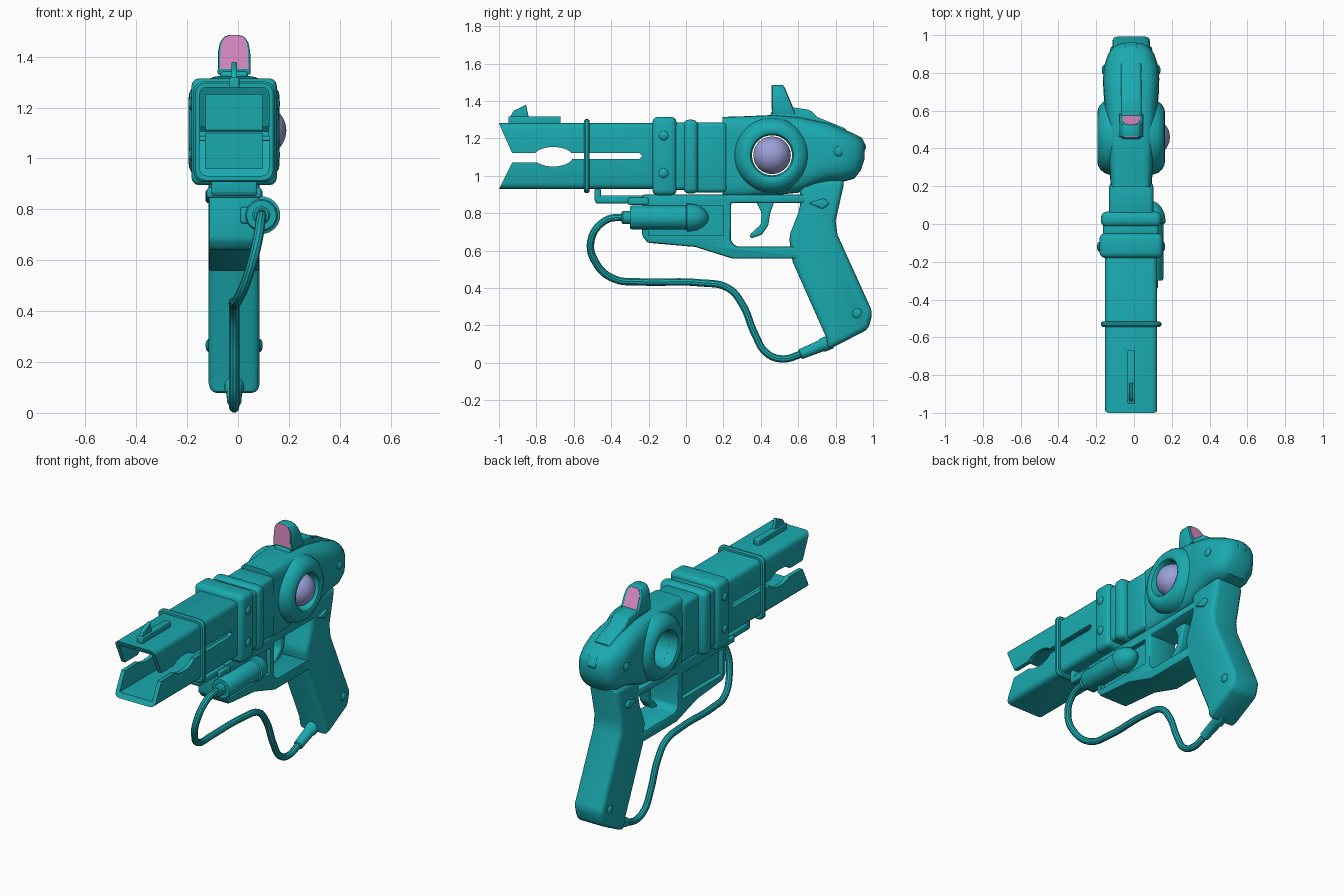
import bpy, bmesh
from math import sin, cos, pi, copysign
from mathutils import Vector

if "Cube" in bpy.data.objects:
    bpy.data.objects.remove(bpy.data.objects["Cube"])

CX = -0.015  # the gun's own mirror plane


def material(name, rgb):
    m = bpy.data.materials.new(name)
    m.diffuse_color = (*rgb, 1)
    m.use_nodes = True
    m.node_tree.nodes["Principled BSDF"].inputs["Base Color"].default_value = m.diffuse_color
    return m


TEAL = material("teal", (0.01, 0.40, 0.43))
LILAC = material("lilac", (0.33, 0.35, 0.68))
PINK = material("pink", (0.75, 0.28, 0.58))


def loft(name, rings, mat=TEAL, caps=True, wrap=False):
    """Skin a list of equal-length closed rings of points."""
    bm = bmesh.new()
    vs = [[bm.verts.new(p) for p in r] for r in rings]
    n = len(rings[0])
    for a, b in list(zip(vs, vs[1:])) + ([(vs[-1], vs[0])] if wrap else []):
        for i in range(n):
            bm.faces.new((a[i], a[(i + 1) % n], b[(i + 1) % n], b[i]))
    if caps and not wrap:
        bm.faces.new(vs[0])
        bm.faces.new(vs[-1])
    bmesh.ops.recalc_face_normals(bm, faces=bm.faces)
    me = bpy.data.meshes.new(name)
    bm.to_mesh(me)
    bm.free()
    ob = bpy.data.objects.new(name, me)
    bpy.context.collection.objects.link(ob)
    me.materials.append(mat)
    return ob


def finish(ob, cutters=(), bevel=0, segs=3):
    """Bevel, cut, apply and smooth."""
    if bevel:
        m = ob.modifiers.new("bevel", 'BEVEL')
        m.width, m.segments, m.limit_method = bevel, segs, 'ANGLE'
        m.angle_limit = 0.45
    for c in cutters:
        m = ob.modifiers.new("cut", 'BOOLEAN')
        m.object, m.operation, m.solver = c, 'DIFFERENCE', 'EXACT'
    bpy.ops.object.select_all(action='DESELECT')
    ob.select_set(True)
    bpy.context.view_layer.objects.active = ob
    bpy.ops.object.convert(target='MESH')
    bpy.ops.object.shade_smooth_by_angle(angle=0.6)
    for c in cutters:
        bpy.data.objects.remove(c)
    return ob


def prism(name, pts, hw, x=CX):
    """Side profile (y, z) extruded to half width hw."""
    return loft(name, [[(x + s * hw, y, z) for y, z in pts] for s in (-1, 1)])


def box(name, y0, y1, z0, z1, hw, x=CX):
    return prism(name, [(y0, z0), (y1, z0), (y1, z1), (y0, z1)], hw, x)


def lathe(name, prof, origin, axis, n=32, mat=TEAL, wrap=False):
    """Revolve (radius, distance) pairs round an axis."""
    d = Vector(axis).normalized()
    u = d.orthogonal().normalized()
    v = d.cross(u)
    o = Vector(origin)
    return finish(loft(name, [[o + d * t + r * (u * cos(2 * pi * i / n) + v * sin(2 * pi * i / n))
                               for i in range(n)] for r, t in prof], mat, wrap=wrap))


# barrel: hollow square tube split by a slot with an oval opening and a V mouth
def oval(a0, a1):
    return [(-0.71 + 0.105 * cos(a0 + (a1 - a0) * i / 12),
             1.102 + 0.052 * sin(a0 + (a1 - a0) * i / 12)) for i in range(13)]


slot = ([(-1.2, 1.5), (-1.0, 1.5), (-1.0, 1.28), (-0.93, 1.123)] + oval(pi - 0.42, 0.42)
        + [(-0.25, 1.123), (-0.235, 1.106), (-0.25, 1.09)] + oval(-0.25, -pi + 0.6)
        + [(-0.93, 1.07), (-1.0, 0.93), (-1.0, 0.7), (-1.2, 0.7)])
finish(box("barrel", -1.06, -0.15, 0.93, 1.282, 0.138),
       [box("bore", -1.3, -0.24, 0.96, 1.252, 0.112), prism("slot", slot, 0.4)], 0.03)

# wire band round the barrel
band = []
for k, (sx, sz) in enumerate([(1, 1), (-1, 1), (-1, -1), (1, -1)]):
    for i in range(5):
        a = k * pi / 2 + i * pi / 8
        band.append((sx * 0.105 + 0.035 * cos(a), 1.105 + sz * 0.145 + 0.035 * sin(a)))
band_rings = [[(CX + x * (1 + e * 0.14), -0.53 + dy, 1.105 + (z - 1.105) * (1 + e * 0.1)) for x, z in band]
              for e, dy in [(-0.3, -0.015), (0.6, -0.015), (1, -0.006), (1, 0.006), (0.6, 0.015), (-0.3, 0.015)]]
finish(loft("barrel_band", band_rings, wrap=True))

# front sight
finish(box("front_sight_base", -0.95, -0.67, 1.27, 1.318, 0.02), bevel=0.006)
finish(prism("front_sight_blade", [(-0.95, 1.29), (-0.925, 1.345), (-0.855, 1.38), (-0.838, 1.30)], 0.011), bevel=0.004)

# stepped collar between barrel and body
for name, y0, y1, z0, z1, hw, b in [
        ("collar_front", -0.18, -0.05, 0.895, 1.315, 0.168, 0.03),
        ("collar_groove", -0.07, 0.01, 0.925, 1.285, 0.148, 0.02),
        ("collar_rear", -0.015, 0.065, 0.905, 1.30, 0.16, 0.03),
        ("collar_neck", 0.04, 0.22, 0.91, 1.285, 0.118, 0.025)]:
    finish(box(name, y0, y1, z0, z1, hw), bevel=b)


# main body: rounded sections lofted to a bulbous rear
def section(y, top, bot, hw, n):
    ring = []
    for i in range(40):
        c, s = cos(2 * pi * i / 40), sin(2 * pi * i / 40)
        ring.append((CX + hw * copysign(abs(c) ** (2 / n), c), y,
                     (top + bot) / 2 + (top - bot) / 2 * copysign(abs(s) ** (2 / n), s)))
    return ring


body = loft("body", [section(*s) for s in [
    (0.195, 1.315, 0.89, 0.108, 7), (0.30, 1.318, 0.885, 0.115, 6), (0.46, 1.325, 0.895, 0.128, 5),
    (0.60, 1.315, 0.91, 0.138, 4), (0.70, 1.295, 0.95, 0.147, 3.5), (0.77, 1.28, 0.968, 0.149, 3.2),
    (0.84, 1.25, 0.968, 0.142, 3), (0.90, 1.225, 0.985, 0.122, 2.8), (0.935, 1.205, 1.03, 0.098, 2.6),
    (0.955, 1.175, 1.09, 0.06, 2.5)]])
hole = loft("hole", [[(x, 0.46 + 0.107 * cos(pi * i / 20), 1.11 + 0.107 * sin(pi * i / 20))
                      for i in range(40)] for x in (-0.5, 0.5)])
finish(body, [hole])
finish(prism("hammer_tip", [(0.90, 1.22), (0.94, 1.205), (0.965, 1.155), (0.94, 1.10), (0.90, 1.10)], 0.03), bevel=0.008)

# round ring boss on both sides, ball lens on the right only
half = [(0.107, 0.158), (0.115, 0.172), (0.13, 0.179), (0.15, 0.176), (0.172, 0.163), (0.19, 0.142), (0.2, 0.112), (0.203, 0.08)]
lathe("lens_ring", half + [(r, -t) for r, t in reversed(half)], (CX, 0.46, 1.11), (1, 0, 0), 48, wrap=True)
lathe("ball_lens", [(0.1 * sin(pi * i / 20) + 1e-4, -0.1 * cos(pi * i / 20)) for i in range(21)],
      (0.09, 0.46, 1.11), (1, 0, 0), 40, LILAC)

# top ridge and rear sight with pink panes
finish(prism("top_ridge", [(0.44, 1.28), (0.455, 1.345), (0.58, 1.365), (0.665, 1.352), (0.70, 1.315),
                           (0.86, 1.25), (0.80, 1.2)], 0.055), bevel=0.015)
half_arch = [(0.065, 1.33), (0.063, 1.42), (0.056, 1.455), (0.042, 1.477), (0.02, 1.486)]
arch = half_arch + [(-x, z) for x, z in reversed(half_arch)]


def slope(z):
    return 0.585 - (z - 1.33) * 0.42


finish(loft("rear_sight", [[(CX + x, 0.46, z) for x, z in arch], [(CX + x, slope(z), z) for x, z in arch]]), bevel=0.006, segs=2)
for name, back, k in (("front_pane", False, 0.86), ("back_pane", True, 0.72)):
    pane = [(CX + x * k, 1.42 + (z - 1.41) * k) for x, z in arch]
    finish(loft(name, [[(x, (slope(z) if back else 0.46) + d, z) for x, z in pane] for d in (-0.003, 0.003)], PINK))

# grip
finish(prism("grip", [(0.61, 0.97), (0.61, 0.845), (0.60, 0.80), (0.55, 0.675), (0.57, 0.54), (0.75, 0.135),
                      (0.757, 0.068), (0.975, 0.18), (0.998, 0.27), (0.81, 0.685), (0.80, 0.76), (0.85, 0.98)], 0.1), bevel=0.03)
finish(prism("grip_lug", [(0.655, 0.855), (0.74, 0.88), (0.768, 0.85), (0.73, 0.822)], 0.112), bevel=0.01)

# lower frame with trigger guard and side pockets
frame = prism("lower_frame", [(-0.235, 0.90), (-0.235, 0.68), (-0.205, 0.642), (0.05, 0.62), (0.25, 0.557), (0.61, 0.557),
                              (0.61, 0.622), (0.27, 0.622), (0.24, 0.65), (0.24, 0.855), (0.66, 0.855), (0.66, 0.90)], 0.1)
finish(frame, [box("pocket", -0.2, 0.2, 0.68, 0.84, 0.03, CX + s * 0.1) for s in (-1, 1)], 0.012, 2)
finish(box("under_rail", -0.485, -0.2, 0.852, 0.895, 0.09), bevel=0.012)
finish(box("rail_hook", -0.488, -0.455, 0.86, 0.935, 0.09), bevel=0.01)
finish(box("rail_clamp", -0.31, -0.2, 0.845, 0.885, 0.108), bevel=0.01)
finish(prism("trigger", [(0.37, 0.87), (0.405, 0.80), (0.40, 0.74), (0.34, 0.685), (0.345, 0.665), (0.405, 0.685),
                         (0.44, 0.735), (0.45, 0.80), (0.475, 0.87)], 0.03), bevel=0.01)

# screws on both sides
for i, (y, z, hw) in enumerate([(-0.12, 1.215, 0.168), (-0.12, 1.015, 0.168), (0.815, 1.13, 0.143), (0.915, 0.265, 0.1)]):
    p = [(0.027, 0), (0.026, hw + 0.002), (0.019, hw + 0.009), (0.008, hw + 0.012)]
    lathe(f"screw_{i}", [(r, -t) for r, t in reversed(p[1:])] + p[1:], (CX, y, z), (1, 0, 0), 16)

# gas canister on the right
lathe("canister", [(0.028, -0.345), (0.035, -0.338), (0.035, -0.30), (0.058, -0.30), (0.064, -0.29), (0.064, 0.0),
                   (0.074, 0.005), (0.074, 0.025), (0.068, 0.06), (0.052, 0.09), (0.03, 0.112), (0.008, 0.122)],
      (0.092, 0, 0.777), (0, 1, 0))
finish(box("canister_mount", -0.25, 0.0, 0.745, 0.81, 0.04, 0.05), bevel=0.008)

# hose from canister to grip
path = [(0.092, -0.33, 0.78), (0.09, -0.43, 0.762), (0.072, -0.508, 0.655), (0.035, -0.476, 0.525), (0.0, -0.38, 0.447),
        (CX, -0.245, 0.433), (CX, 0.075, 0.428), (CX, 0.225, 0.40), (CX, 0.30, 0.315), (CX, 0.37, 0.15),
        (CX, 0.43, 0.053), (CX, 0.513, 0.021), (CX, 0.615, 0.047), (CX, 0.76, 0.105)]
cu = bpy.data.curves.new("hose", 'CURVE')
cu.dimensions, cu.bevel_depth, cu.bevel_resolution, cu.resolution_u = '3D', 0.02, 3, 6
sp = cu.splines.new('BEZIER')
sp.bezier_points.add(len(path) - 1)
for bp, p in zip(sp.bezier_points, path):
    bp.co = p
    bp.handle_left_type = bp.handle_right_type = 'AUTO'
cu.materials.append(TEAL)
hose = bpy.data.objects.new("hose", cu)
bpy.context.collection.objects.link(hose)
finish(hose)
lathe("hose_ferrule", [(0.022, 0), (0.028, 0.005), (0.032, 0.12), (0.038, 0.13), (0.038, 0.18)],
      (CX, 0.61, 0.045), (0, 0.15, 0.062), 20)
